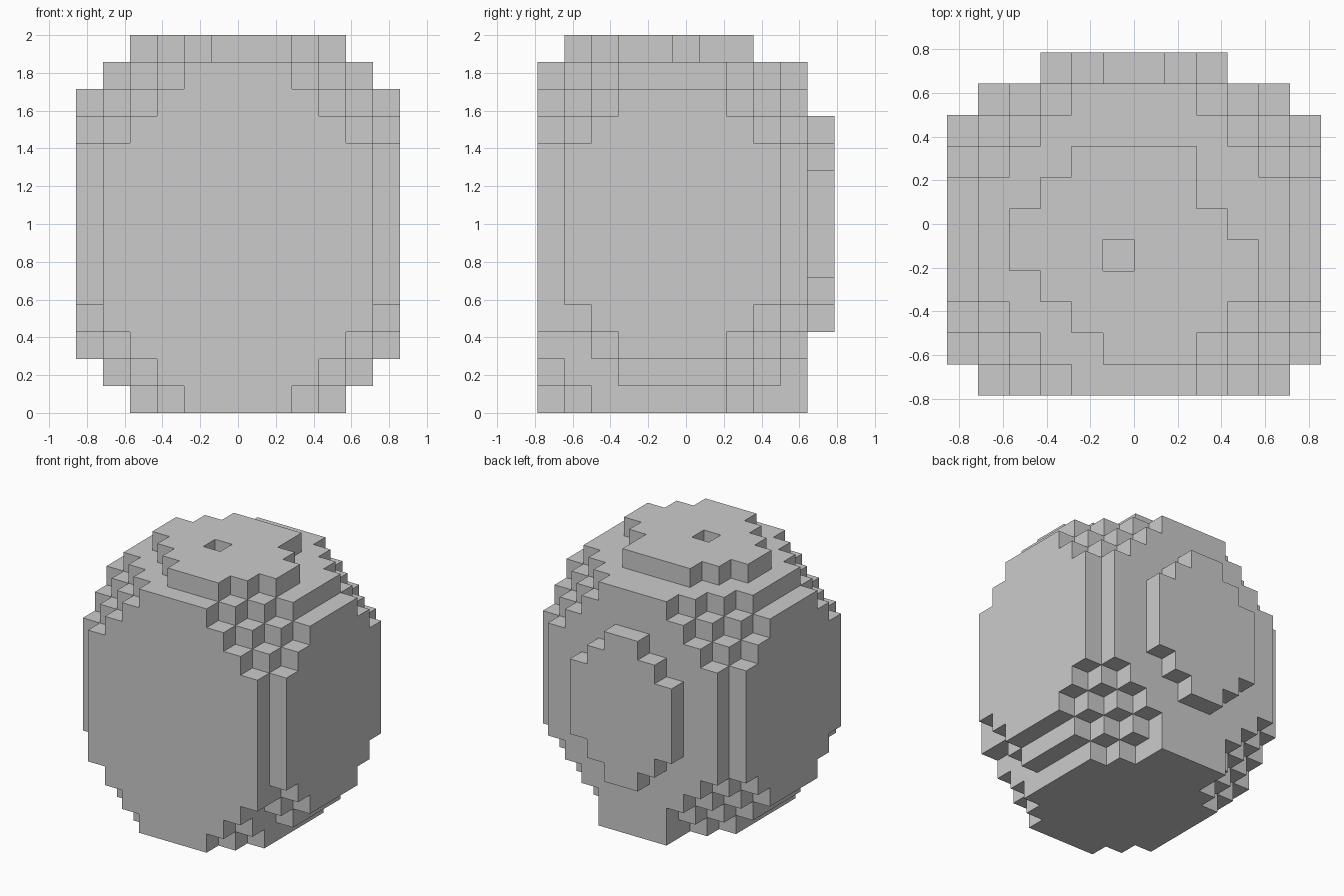
import bpy, bmesh
from mathutils import Vector

if "Cube" in bpy.data.objects:
    bpy.data.objects.remove(bpy.data.objects["Cube"])

U = 2 / 14                         # block size: the model is 14 blocks tall
ORIGIN = Vector((-6, -5.5, 0))     # corner of the 12 x 11 x 14 block grid

# Side inset (in blocks) per layer, counted inward from the front or back face;
# the last number repeats. Layers run from the floor up.
MIDDLE = (1, 0)
TOP = {10: (2, 1, 0), 11: (3, 2, 1, 0), 12: (4, 3, 2, 1)}
FRONT = {0: (4, 3, 2), 1: (3, 2, 2, 1), 2: (2, 2, 1, 0), 3: (1, 1, 0), **TOP}
BACK = {0: (4, 4, 3, 2), 1: (4, 3, 2, 1), 2: (3, 2, 1, 0), 3: (2, 1, 0), **TOP}


def inset(table, layer, depth):
    row = table.get(layer, MIDDLE)
    return row[min(depth, len(row) - 1)]


# Rounded main body
body = {(i, j, k) for i in range(12) for j in range(10) for k in range(13)
        if min(i, 11 - i) >= max(inset(FRONT, k, j), inset(BACK, k, 9 - j))}

# Irregular top cap: x range of each row from front to back, with a small hole
cap_rows = [(-1, 2), (-2, 3), (-3, 4), (-4, 4), (-4, 3), (-3, 2), (-2, 2)]
cap = {(x + 6, j + 1, 13) for j, (a, b) in enumerate(cap_rows) for x in range(a, b)}
cap.discard((5, 4, 13))

# Raised octagonal plate on the back
plate_half = [1, 2, 3, 3, 3, 3, 2, 1]
plate = {(x + 6, 10, k + 3) for k, h in enumerate(plate_half) for x in range(-h, h)}

solid = body | cap | plate


def build(name, cells):
    """Make the exposed skin of a group of blocks, with flat areas merged."""
    bm = bmesh.new()
    verts = {}

    def vert(p):
        if p not in verts:
            verts[p] = bm.verts.new((Vector(p) + ORIGIN) * U)
        return verts[p]

    for c in sorted(cells):
        for axis in range(3):
            for side in (0, 1):
                n = list(c)
                n[axis] += 2 * side - 1
                if tuple(n) in solid:
                    continue
                quad = []
                for a, b in ((0, 0), (1, 0), (1, 1), (0, 1)):
                    p = list(c)
                    p[axis] += side
                    p[(axis + 1) % 3] += a
                    p[(axis + 2) % 3] += b
                    quad.append(vert(tuple(p)))
                bm.faces.new(quad if side else quad[::-1])
    bmesh.ops.dissolve_limit(bm, angle_limit=0.01, verts=bm.verts[:], edges=bm.edges[:])
    mesh = bpy.data.meshes.new(name)
    bm.to_mesh(mesh)
    bm.free()
    bpy.context.collection.objects.link(bpy.data.objects.new(name, mesh))


build("body", body)
build("top_cap", cap)
build("back_plate", plate)
